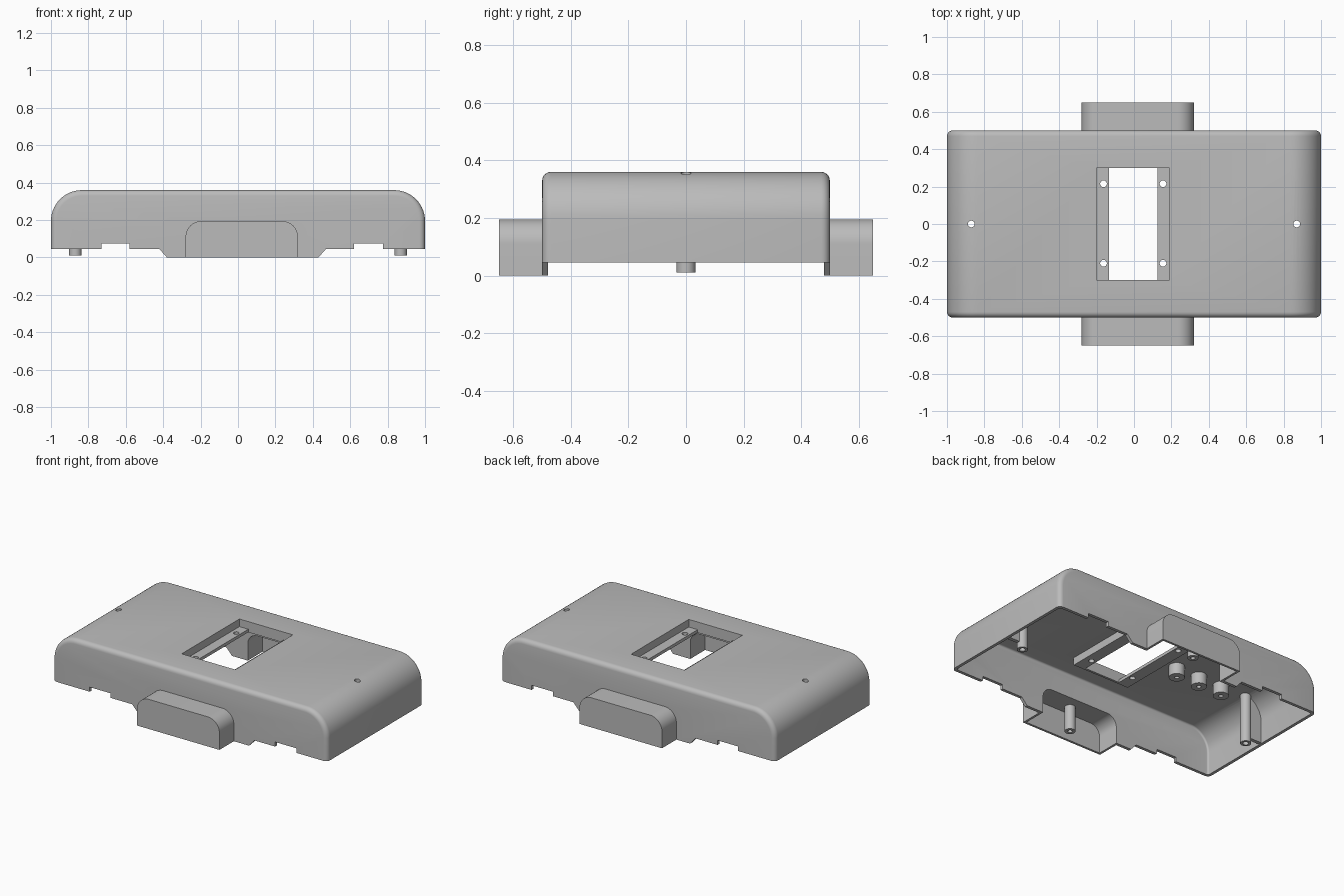
import bpy
import bmesh
from math import pi, sin, cos, radians

old = bpy.data.objects.get("Cube")
if old:
    bpy.data.objects.remove(old)

GREY = (0.5, 0.5, 0.5, 1)
mat = bpy.data.materials.new("plain_grey")
mat.use_nodes = True
mat.diffuse_color = GREY
mat.node_tree.nodes["Principled BSDF"].inputs["Base Color"].default_value = GREY

WALL = 0.02
POST_X = 0.87
POD_X, POD_Y = 0.02, 0.57


def finish(name, bm):
    bmesh.ops.recalc_face_normals(bm, faces=bm.faces)
    mesh = bpy.data.meshes.new(name)
    bm.to_mesh(mesh)
    bm.free()
    mesh.materials.append(mat)
    ob = bpy.data.objects.new(name, mesh)
    bpy.context.collection.objects.link(ob)
    return ob


def prism(name, points, y0, y1, bevel=0, floor=0):
    """Extrude an x-z outline along y, optionally rounding its end rims."""
    bm = bmesh.new()
    face = bm.faces.new([bm.verts.new((x, y0, z)) for x, z in points])
    ext = bmesh.ops.extrude_face_region(bm, geom=[face])["geom"]
    for v in ext:
        if isinstance(v, bmesh.types.BMVert):
            v.co.y = y1
    if bevel:
        rims = [e for e in bm.edges
                if abs(e.verts[0].co.y - e.verts[1].co.y) < 1e-6
                and max(v.co.z for v in e.verts) > floor + 1e-4]
        bmesh.ops.recalc_face_normals(bm, faces=bm.faces)
        bmesh.ops.bevel(bm, geom=rims, offset=bevel, segments=5, profile=0.5,
                        affect='EDGES', clamp_overlap=False)
    return finish(name, bm)


def arch(x0, x1, z0, z1, r, steps=14):
    """Rectangle outline with both upper corners rounded."""
    pts = [(x0, z0), (x1, z0)]
    for cx, start in ((x1 - r, 0), (x0 + r, pi / 2)):
        for i in range(steps + 1):
            a = start + pi / 2 * i / steps
            pts.append((cx + r * cos(a), z1 - r + r * sin(a)))
    return pts


def rod(name, x, y, z0, z1, r):
    bm = bmesh.new()
    bmesh.ops.create_cone(bm, cap_ends=True, segments=28, radius1=r, radius2=r,
                          depth=z1 - z0)
    bmesh.ops.translate(bm, verts=bm.verts, vec=(x, y, (z0 + z1) / 2))
    return finish(name, bm)


def combine(ob, tool, op='DIFFERENCE', keep=False):
    """Apply a boolean and drop the tool object."""
    mod = ob.modifiers.new("cut", 'BOOLEAN')
    mod.operation = op
    mod.solver = 'EXACT'
    mod.object = tool
    dg = bpy.context.evaluated_depsgraph_get()
    mesh = bpy.data.meshes.new_from_object(ob.evaluated_get(dg))
    ob.modifiers.clear()
    ob.data = mesh
    if not keep:
        bpy.data.objects.remove(tool)


# Case shell with the two side pods, hollowed from below
shell = prism("case_shell", arch(-1, 1, -0.05, 0.36, 0.165), -0.5, 0.5, 0.03, -0.05)
combine(shell, prism("pods", arch(-0.28, 0.32, -0.06, 0.195, 0.085), -0.65, 0.65), 'UNION')
combine(shell, prism("cavity", arch(-1 + WALL, 1 - WALL, -0.3, 0.36 - WALL, 0.145),
                     -0.5 + WALL, 0.5 - WALL, 0.012, -0.3))
combine(shell, prism("pod_cavity", arch(-0.265, 0.305, -0.2, 0.18, 0.07), -0.635, 0.635))

# Lower rim with notches and centre tabs
rim = [(-1.1, 0.045), (-0.73, 0.045), (-0.73, 0.075), (-0.58, 0.075), (-0.58, 0.045),
       (-0.42, 0.045), (-0.38, 0), (0.43, 0), (0.47, 0.045), (0.62, 0.045),
       (0.62, 0.075), (0.775, 0.075), (0.775, 0.045), (1.1, 0.045)]
combine(shell, prism("rim_cut", [(-1.1, -0.2)] + rim + [(1.1, -0.2)], -0.8, 0.8))

# Recessed window frame with two screw ledges
frame = prism("window_frame", [(-0.215, 0.29), (0.205, 0.29), (0.205, 0.35), (-0.215, 0.35)],
              -0.315, 0.315)
opening = prism("opening", [(-0.135, 0.2), (0.125, 0.2), (0.125, 0.31), (0.19, 0.31),
                            (0.19, 0.5), (-0.2, 0.5), (-0.2, 0.31), (-0.135, 0.31)],
                -0.3, 0.3)
combine(shell, opening, keep=True)
combine(frame, opening)
for x in (-0.163, 0.155):
    for y in (-0.21, 0.215):
        combine(frame, rod("ledge_hole", x, y, 0.2, 0.4, 0.018))

# Tall screw posts with through holes, webbed to the end walls
parts = [shell, frame]
for side, label in ((-1, "right"), (1, "left")):
    x = side * POST_X
    post = rod(label + "_screw_post", x, 0, 0.01, 0.341, 0.033)
    web = [(0.87, 0.05), (0.985, 0.05), (0.985, 0.22), (0.95, 0.3), (0.9, 0.335), (0.87, 0.34)]
    combine(post, prism("web", [(side * a, b) for a, b in web], -0.012, 0.012), 'UNION')
    hole = rod("screw_hole", x, 0, -0.1, 0.5, 0.018)
    combine(shell, hole, keep=True)
    combine(post, hole)
    parts.append(post)

# Posts inside the pods and button bosses under the roof
bosses = [("front_pod_post", POD_X, -POD_Y, 0.015, 0.187, 0.033),
          ("back_pod_post", POD_X, POD_Y, 0.015, 0.187, 0.033)]
bosses += [("boss_%d" % (i + 1), -0.333 - 0.172 * i, 0, 0.265, 0.35, 0.048) for i in range(3)]
for name, x, y, z0, z1, r in bosses:
    boss = rod(name, x, y, z0, z1, r)
    combine(boss, rod("blind_hole", x, y, z0 - 0.1, z1 - 0.03, 0.014))
    parts.append(boss)

# Smooth rounded surfaces, crisp edges
bpy.ops.object.select_all(action='DESELECT')
for ob in parts:
    ob.select_set(True)
bpy.context.view_layer.objects.active = shell
bpy.ops.object.shade_smooth_by_angle(angle=radians(30))
